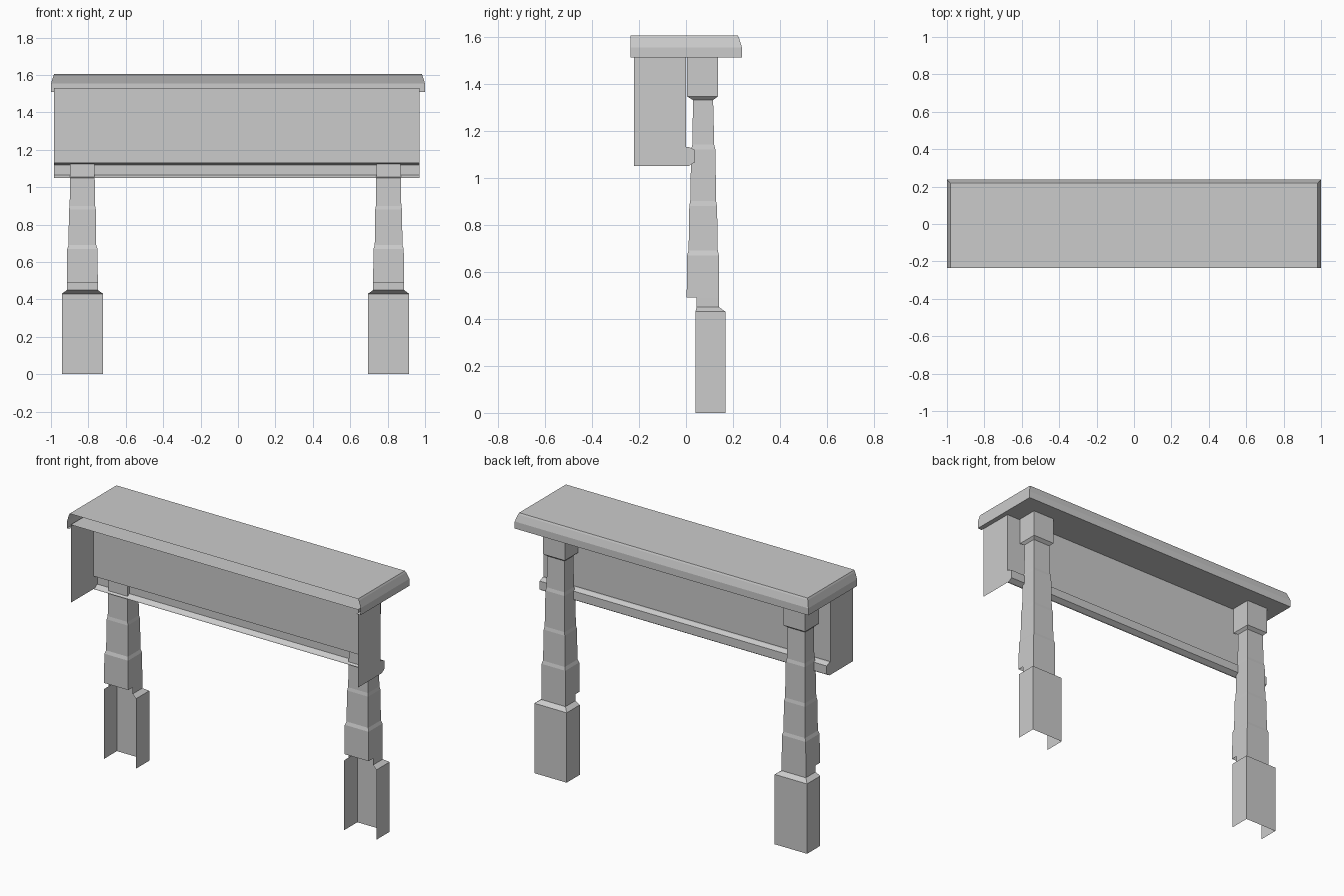
import bpy, bmesh

if "Cube" in bpy.data.objects:
    bpy.data.objects.remove(bpy.data.objects["Cube"])

grey = bpy.data.materials.new("plain_grey")
grey.use_nodes = True
COLOUR = (0.6, 0.6, 0.6, 1)
grey.diffuse_color = COLOUR
grey.node_tree.nodes["Principled BSDF"].inputs["Base Color"].default_value = COLOUR

LEFT, RIGHT = -0.985, 0.97   # ends of the hollow frieze
FRONT = -0.22


def loft(name, rings, closed=False, cap_start=False, cap_end=False):
    """Skin a list of equal-length point rows into one thin shell."""
    bm = bmesh.new()
    rows = [[bm.verts.new(p) for p in ring] for ring in rings]
    n = len(rows[0])
    for a, b in zip(rows, rows[1:]):
        for i in range(n if closed else n - 1):
            j = (i + 1) % n
            bm.faces.new((a[i], a[j], b[j], b[i]))
    if cap_start:
        bm.faces.new(rows[0][::-1])
    if cap_end:
        bm.faces.new(rows[-1])
    mesh = bpy.data.meshes.new(name)
    bm.to_mesh(mesh)
    bm.free()
    mesh.materials.append(grey)
    obj = bpy.data.objects.new(name, mesh)
    bpy.context.collection.objects.link(obj)
    return obj


def channel(x, half, y0, y1, z):
    """Section running round the right, back and left sides, open at the front."""
    return [(x + half, y0, z), (x + half, y1, z), (x - half, y1, z), (x - half, y0, z)]


# Posts: open plinth, stepped shaft, capital
SHAFT = [(.0825, .003, .14, .49), (.081, .004, .14, .67), (.074, .011, .135, .69),
         (.072, .014, .132, .88), (.068, .018, .128, .9), (.065, .022, .125, 1.12),
         (.061, .027, .12, 1.14), (.059, .03, .115, 1.34)]
for side, x in (("right", -0.832), ("left", 0.805)):
    loft(side + "_post_plinth", [channel(x, .11, .04, .168, 0), channel(x, .11, .04, .168, .43),
                                 channel(x, .0825, .045, .14, .45), channel(x, .0825, .045, .14, .49)])
    loft(side + "_post_shaft", [channel(x, *s) for s in SHAFT], closed=True)
    loft(side + "_post_capital", [channel(x, .059, .03, .115, 1.33), channel(x, .074, .005, .135, 1.345),
                                  channel(x, .074, .005, .135, 1.51)])

# Frieze: back panel with two returning ends, open at the front and below
plan = [(RIGHT, FRONT), (RIGHT, 0), (LEFT, 0), (LEFT, FRONT)]
loft("frieze_ends_and_back", [[(x, y, z) for x, y in plan] for z in (1.13, 1.53)])
for side, x in (("left", RIGHT), ("right", LEFT)):
    loft(side + "_frieze_lower_end", [[(x, FRONT, z), (x, 0, z)] for z in (1.05, 1.13)])

# Moulding along the foot of the back panel
MOULD = [(0, 1.13), (.012, 1.13), (.038, 1.118), (.038, 1.066), (.012, 1.05), (0, 1.05)]
loft("foot_moulding", [[(x, y, z) for y, z in MOULD] for x in (LEFT, RIGHT)],
     cap_start=True, cap_end=True)

# Top slab: moulded rim on three sides, hollow and open at the front
RIM = [(.0, 1.51), (.0, 1.553), (.013, 1.595), (.018, 1.605)]
rim = []
for inset, z in RIM:
    end = 1.0 - inset
    rim.append([(end, -.235, z), (end, .238 - inset, z), (-end, .238 - inset, z), (-end, -.235, z)])
loft("slab_rim_and_top", rim, cap_end=True)
loft("slab_underside", [[(x, y, 1.51) for x, y in ((1, -.235), (1, .238), (-1, .238), (-1, -.235))],
                        [(x, y, 1.51) for x, y in ((RIGHT, -.235), (RIGHT, 0), (LEFT, 0), (LEFT, -.235))]])
loft("slab_inner_floor", [[(x, y, 1.53) for x in (LEFT, RIGHT)] for y in (FRONT, 0)])
